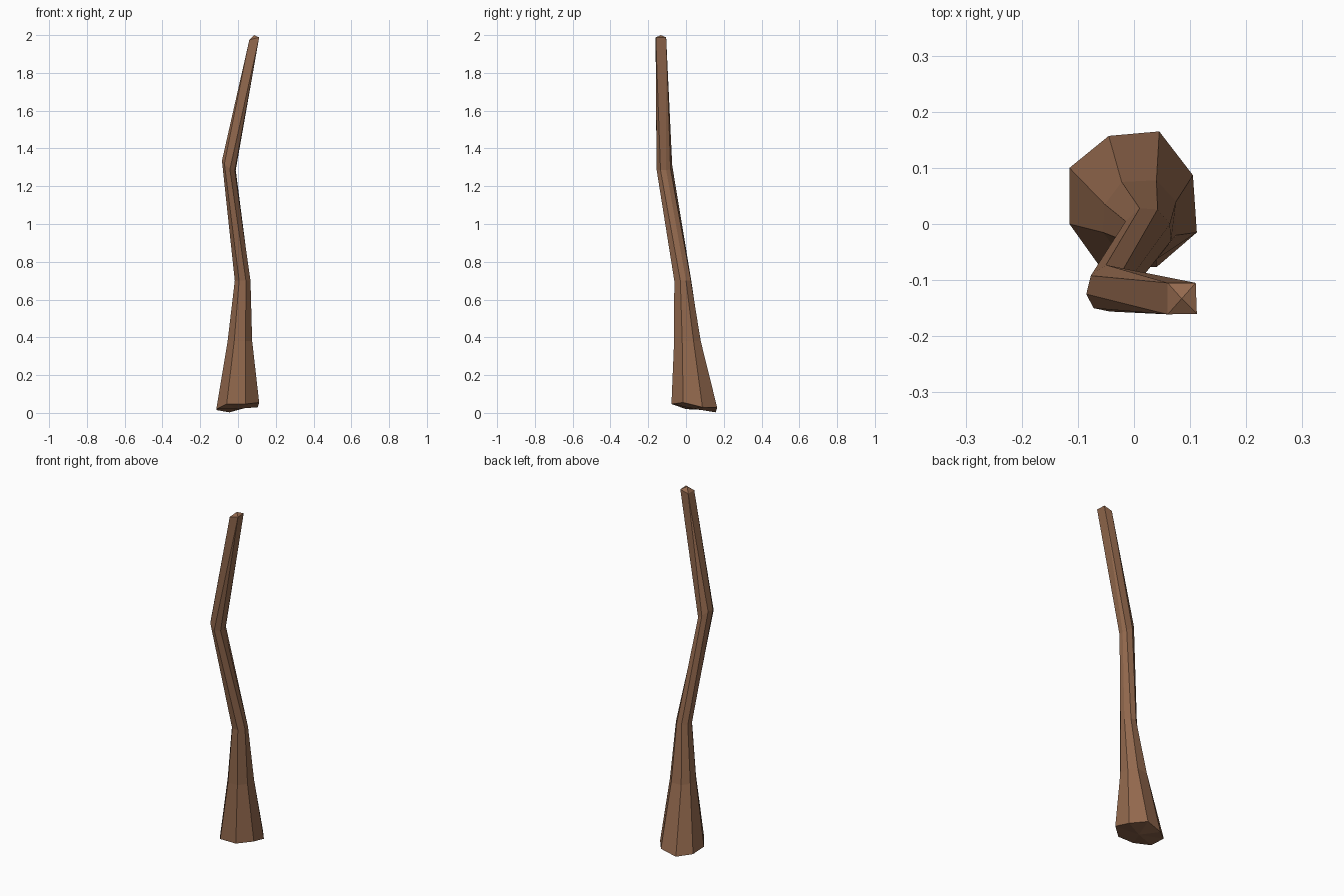
import bpy, bmesh

if "Cube" in bpy.data.objects:
    bpy.data.objects.remove(bpy.data.objects["Cube"])

# Cross-sections of the crooked trunk, clockwise from back left
base = [(-.115, .10, .015), (-.045, .157, .003), (.045, .165, .028), (.105, .087, .03),
        (.112, -.015, .055), (.04, -.077, .047), (-.06, -.077, .047), (-.115, 0, .02)]
lower = [(-.052, .035), (-.022, .075), (.04, .078), (.075, .04),
         (.075, -.02), (.04, -.063), (-.02, -.063), (-.055, -.015)]
middle = [(-.015, .005), (.01, .028), (.042, .026), (.064, 0),
          (.066, -.03), (.042, -.062), (.006, -.062), (-.017, -.03)]
bend = [(-.077, -.092, 1.335), (-.05, -.073, 1.31), (-.02, -.082, 1.29), (-.012, -.105, 1.285),
        (-.017, -.135, 1.285), (-.043, -.156, 1.29), (-.072, -.15, 1.32), (-.085, -.125, 1.335)]
tip = [(.06, -.105, 1.975), (.11, -.105, 1.988), (.112, -.16, 1.988), (.06, -.161, 1.975)]
rings = [base, [(x, y, .38) for x, y in lower], [(x, y, .7) for x, y in middle],
         bend, [p for p in tip for _ in range(2)]]

# Loft the sections; the eight sides merge into four at the tip
bm = bmesh.new()
loops = [[bm.verts.new(p) for p in ring] for ring in rings]
for a, b in zip(loops, loops[1:]):
    for i in range(8):
        j = (i + 1) % 8
        bm.faces.new((a[i], b[i], b[j], a[j]))

# Underside and small pointed cap
under = bm.verts.new((0, .04, .022))
apex = bm.verts.new((.085, -.133, 2.0))
for loop, centre in ((loops[0], under), (loops[-1], apex)):
    for i in range(8):
        bm.faces.new((loop[i], loop[(i + 1) % 8], centre))
bmesh.ops.remove_doubles(bm, verts=bm.verts, dist=.0005)
bmesh.ops.recalc_face_normals(bm, faces=bm.faces)

mesh = bpy.data.meshes.new("trunk")
bm.to_mesh(mesh)
bm.free()
trunk = bpy.data.objects.new("trunk", mesh)
bpy.context.collection.objects.link(trunk)

# Brown bark
bark = bpy.data.materials.new("bark")
bark.diffuse_color = (.29, .14, .075, 1)
bark.use_nodes = True
bark.node_tree.nodes["Principled BSDF"].inputs["Base Color"].default_value = bark.diffuse_color
mesh.materials.append(bark)
